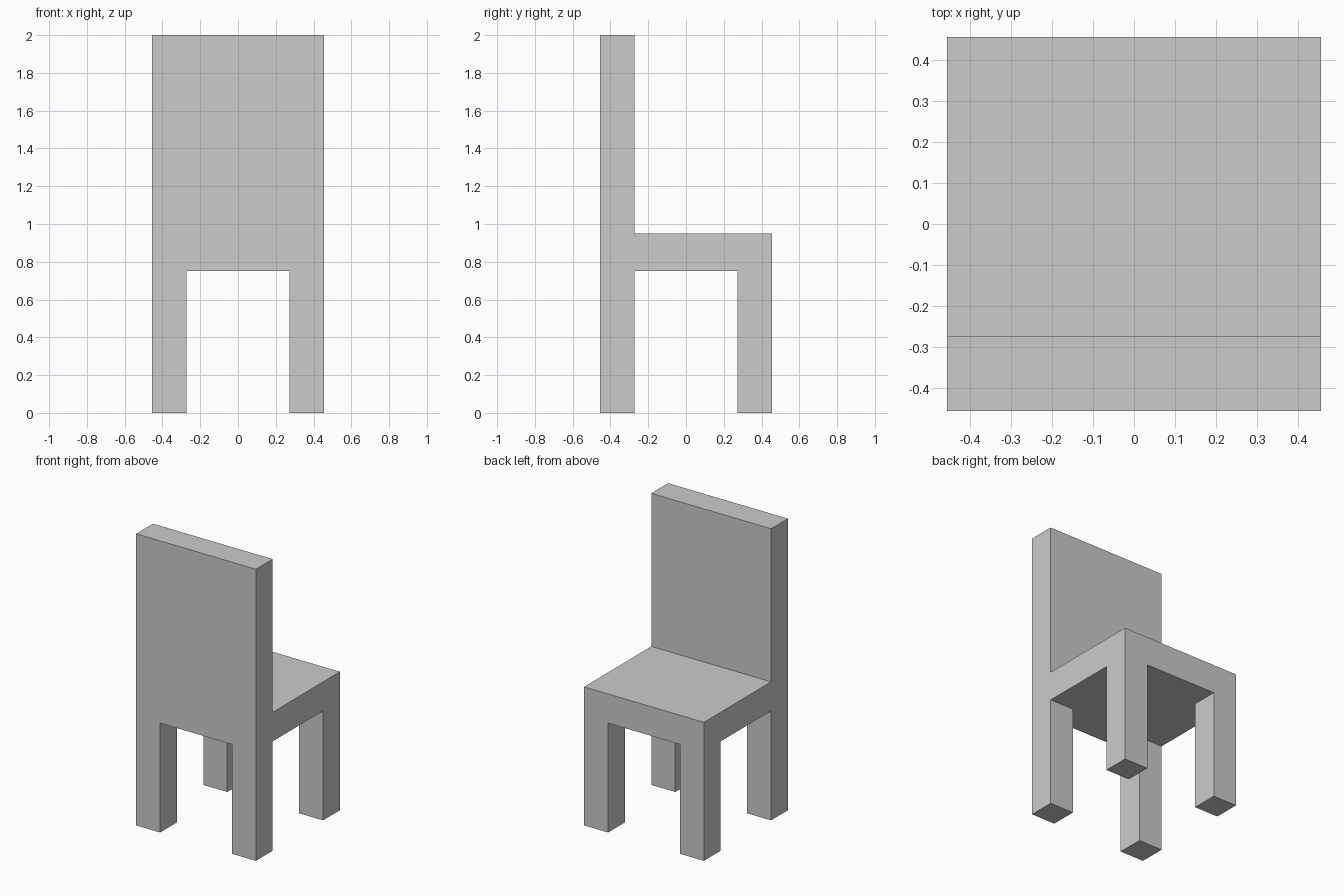
import bpy, bmesh
from mathutils import Vector, Matrix

if "Cube" in bpy.data.objects:
    bpy.data.objects.remove(bpy.data.objects["Cube"])

HALF, INNER = 0.4545, 0.2727           # outer edge and inner leg edge
SEAT_BOTTOM, SEAT_TOP, HEIGHT = 0.75, 0.95, 2.0

bm = bmesh.new()


def pull(faces, z):
    """Extrude faces vertically until they reach height z."""
    out = bmesh.ops.extrude_face_region(bm, geom=faces)["geom"]
    for v in out:
        if isinstance(v, bmesh.types.BMVert):
            v.co.z = z
    old = [f for f in faces if f.is_valid]
    if old:
        bmesh.ops.delete(bm, geom=old, context='FACES')


def pick(z, test):
    """Faces lying flat at height z whose centre passes the test."""
    return [f for f in bm.faces
            if all(abs(v.co.z - z) < 1e-4 for v in f.verts)
            and test(f.calc_center_median())]


# Seat slab, cut along the leg lines
size = Vector((2 * HALF, 2 * HALF, SEAT_TOP - SEAT_BOTTOM))
centre = Vector((0, 0, (SEAT_TOP + SEAT_BOTTOM) / 2))
bmesh.ops.create_cube(bm, size=1,
                      matrix=Matrix.Translation(centre) @ Matrix.Diagonal(size).to_4x4())
for axis in (Vector((1, 0, 0)), Vector((0, 1, 0))):
    for s in (-1, 1):
        bmesh.ops.bisect_plane(bm, geom=bm.verts[:] + bm.edges[:] + bm.faces[:],
                               plane_co=axis * s * INNER, plane_no=axis)

# Four legs from the corner faces
pull(pick(SEAT_BOTTOM, lambda c: abs(c.x) > INNER and abs(c.y) > INNER), 0)

# Backrest from the row along -y
pull(pick(SEAT_TOP, lambda c: c.y < -INNER), HEIGHT)

# Merge coplanar faces into clean flat sides
bmesh.ops.recalc_face_normals(bm, faces=bm.faces[:])
bmesh.ops.dissolve_limit(bm, angle_limit=0.01, verts=bm.verts[:], edges=bm.edges[:])

mesh = bpy.data.meshes.new("chair")
bm.to_mesh(mesh)
bm.free()
bpy.context.collection.objects.link(bpy.data.objects.new("chair", mesh))
